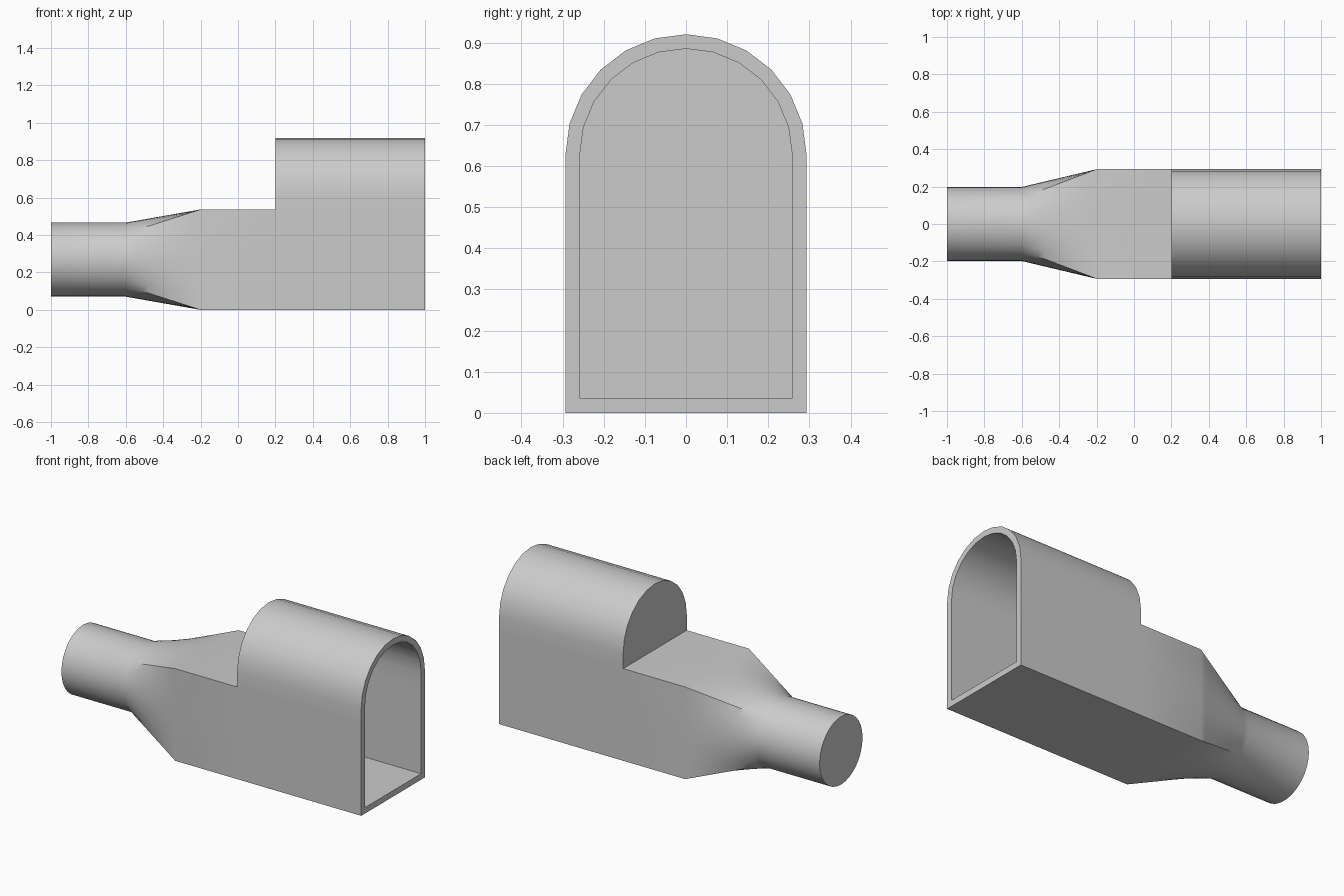
import bpy
import bmesh
import math

cube = bpy.data.objects.get("Cube")
if cube:
    bpy.data.objects.remove(cube, do_unlink=True)

SEG = 32                    # sides of the round pipe
HALF_W, BOX_H = 0.293, 0.537
MID_Z, PIPE_R = 0.2685, 0.198
ARCH_Z, WALL = 0.627, 0.035
ARCH_SEG = 12
STEPS = 10                  # rings in the square-to-round transition

grey = bpy.data.materials.new("plain grey")
grey.use_nodes = True
grey.diffuse_color = (0.6, 0.6, 0.6, 1)
grey.node_tree.nodes["Principled BSDF"].inputs["Base Color"].default_value = (0.6, 0.6, 0.6, 1)

bm = bmesh.new()


def section(t):
    """Cross-section blended from circle (t=0) to rectangle (t=1), starting at the +y top corner."""
    corners = [(1, 1), (1, -1), (-1, -1), (-1, 1)]
    side = SEG // 4
    pts = []
    for i in range(SEG):
        a = math.radians(45) - 2 * math.pi * i / SEG
        (y0, z0), (y1, z1) = corners[i // side], corners[(i // side + 1) % 4]
        f = (i % side) / side
        ry, rz = (y0 + (y1 - y0) * f) * HALF_W, (z0 + (z1 - z0) * f) * BOX_H / 2
        cy, cz = math.cos(a) * PIPE_R, math.sin(a) * PIPE_R
        pts.append((cy + (ry - cy) * t, MID_Z + cz + (rz - cz) * t))
    return pts


def ring(x, pts):
    return [bm.verts.new((x, y, z)) for y, z in pts]


def bridge(a, b):
    n = len(a)
    for i in range(n):
        j = (i + 1) % n
        bm.faces.new((a[i], a[j], b[j], b[i]))


def arch(r):
    """Half-round top, from -y over to +y."""
    return [(-r * math.cos(math.pi * k / ARCH_SEG), ARCH_Z + r * math.sin(math.pi * k / ARCH_SEG))
            for k in range(ARCH_SEG + 1)]


# Round pipe, transition and low box
first = ring(-1, section(0))
bm.faces.new(first)
last = first
for k in range(STEPS + 1):
    nxt = ring(-0.6 + 0.4 * k / STEPS, section(k / STEPS))
    bridge(last, nxt)
    last = nxt
box_end = ring(0.2, section(1))
bridge(last, box_end)

# Arched hood with its end wall standing on the box
cut = SEG * 3 // 4 + 1      # box points from one top corner, under, to the other
lower = section(1)[:cut]
hood_back = box_end[:cut] + ring(0.2, arch(HALF_W))
bm.faces.new(hood_back[cut - 1:] + [box_end[0]] + box_end[:cut - 1:-1])
hood_front = ring(1, lower + arch(HALF_W))
bridge(hood_back, hood_front)

# Rim and hollow inside of the hood
inner_r = HALF_W - WALL
inner = [(y * inner_r / HALF_W, WALL + z * (ARCH_Z - WALL) / ARCH_Z) for y, z in lower] + arch(inner_r)
mouth = ring(1, inner)
bridge(hood_front, mouth)
cavity_end = ring(0.2 + WALL, inner)
bridge(mouth, cavity_end)
bm.faces.new(cavity_end)

bmesh.ops.recalc_face_normals(bm, faces=bm.faces[:])
mesh = bpy.data.meshes.new("duct_adapter")
bm.to_mesh(mesh)
bm.free()
mesh.materials.append(grey)
duct = bpy.data.objects.new("duct_adapter", mesh)
bpy.context.collection.objects.link(duct)

# Smooth curves, sharp corners
bpy.ops.object.select_all(action='DESELECT')
duct.select_set(True)
bpy.context.view_layer.objects.active = duct
bpy.ops.object.shade_smooth_by_angle(angle=math.radians(30))
